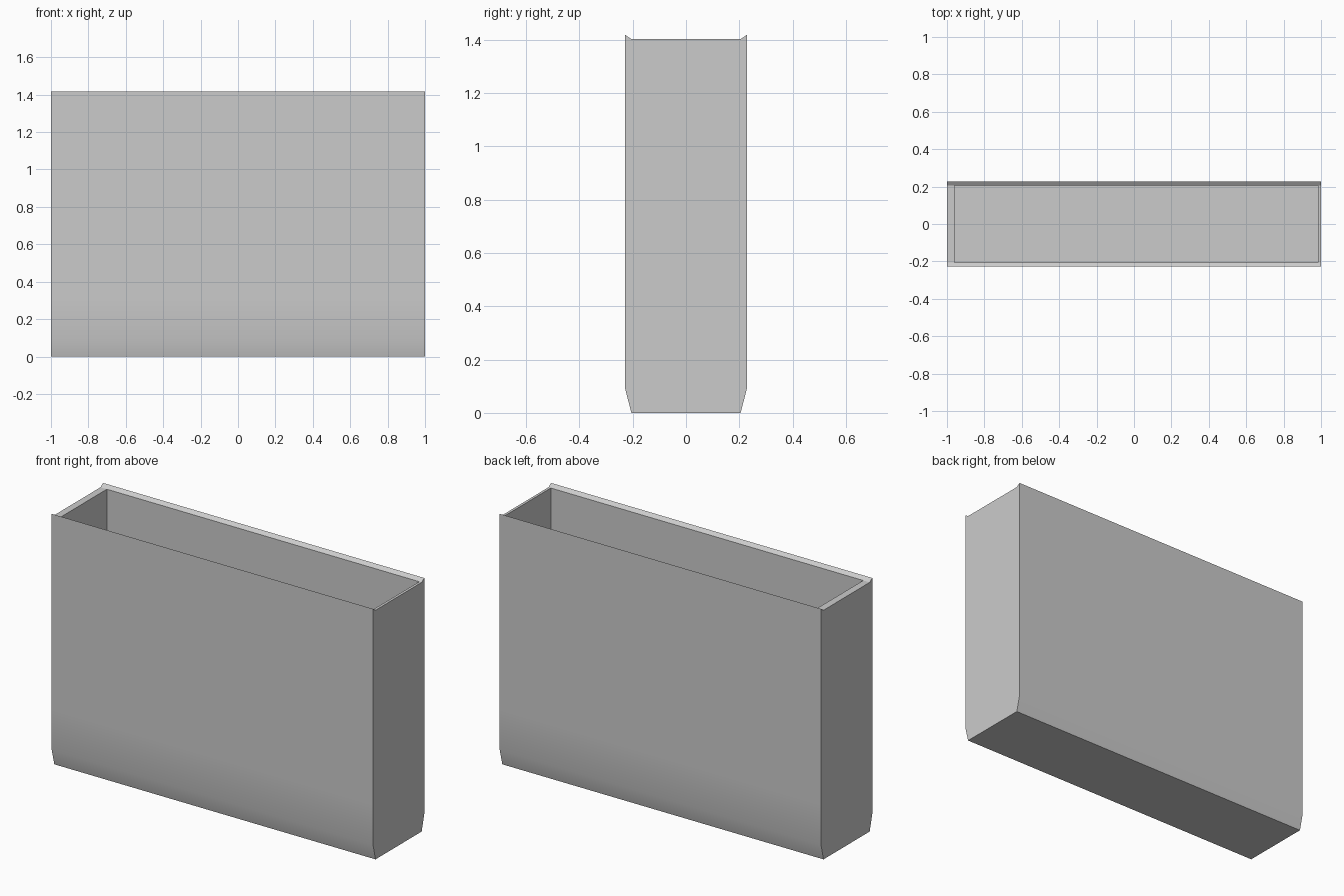
import bpy, bmesh, math

if "Cube" in bpy.data.objects:
    bpy.data.objects.remove(bpy.data.objects["Cube"])

# End profile (y, z): tapered foot, straight sides, raised chamfered lip
half = [(0.205, 0.0), (0.228, 0.09), (0.228, 0.32), (0.228, 1.418), (0.205, 1.402)]
profile = half + [(-y, z) for y, z in reversed(half)]
stations = [-1.0, -0.96, 0.985, 1.0]   # outer ends and the two inner end walls
floor_z = 0.02
n = len(profile)
top = len(half) - 1                    # flat top segment of the profile

bm = bmesh.new()
rings = [[bm.verts.new((x, y, z)) for y, z in profile] for x in stations]

# Outer shell, leaving the opening between the inner end walls
for s in range(len(stations) - 1):
    a, b = rings[s], rings[s + 1]
    for i in range(n):
        j = (i + 1) % n
        if not (s == 1 and i == top):
            bm.faces.new((a[i], a[j], b[j], b[i]))
bm.faces.new(rings[0])
bm.faces.new(rings[-1])

# Cavity walls and floor
rim = [rings[1][top], rings[1][top + 1], rings[2][top + 1], rings[2][top]]
base = [bm.verts.new((v.co.x, v.co.y, floor_z)) for v in rim]
for i in range(4):
    j = (i + 1) % 4
    bm.faces.new((rim[i], rim[j], base[j], base[i]))
bm.faces.new(base)
bmesh.ops.recalc_face_normals(bm, faces=bm.faces[:])

mesh = bpy.data.meshes.new("open_container")
bm.to_mesh(mesh)
bm.free()
box = bpy.data.objects.new("open_container", mesh)
bpy.context.collection.objects.link(box)

# Soft bend at the foot, sharp edges elsewhere
bpy.context.view_layer.objects.active = box
box.select_set(True)
bpy.ops.object.shade_smooth_by_angle(angle=math.radians(30))
